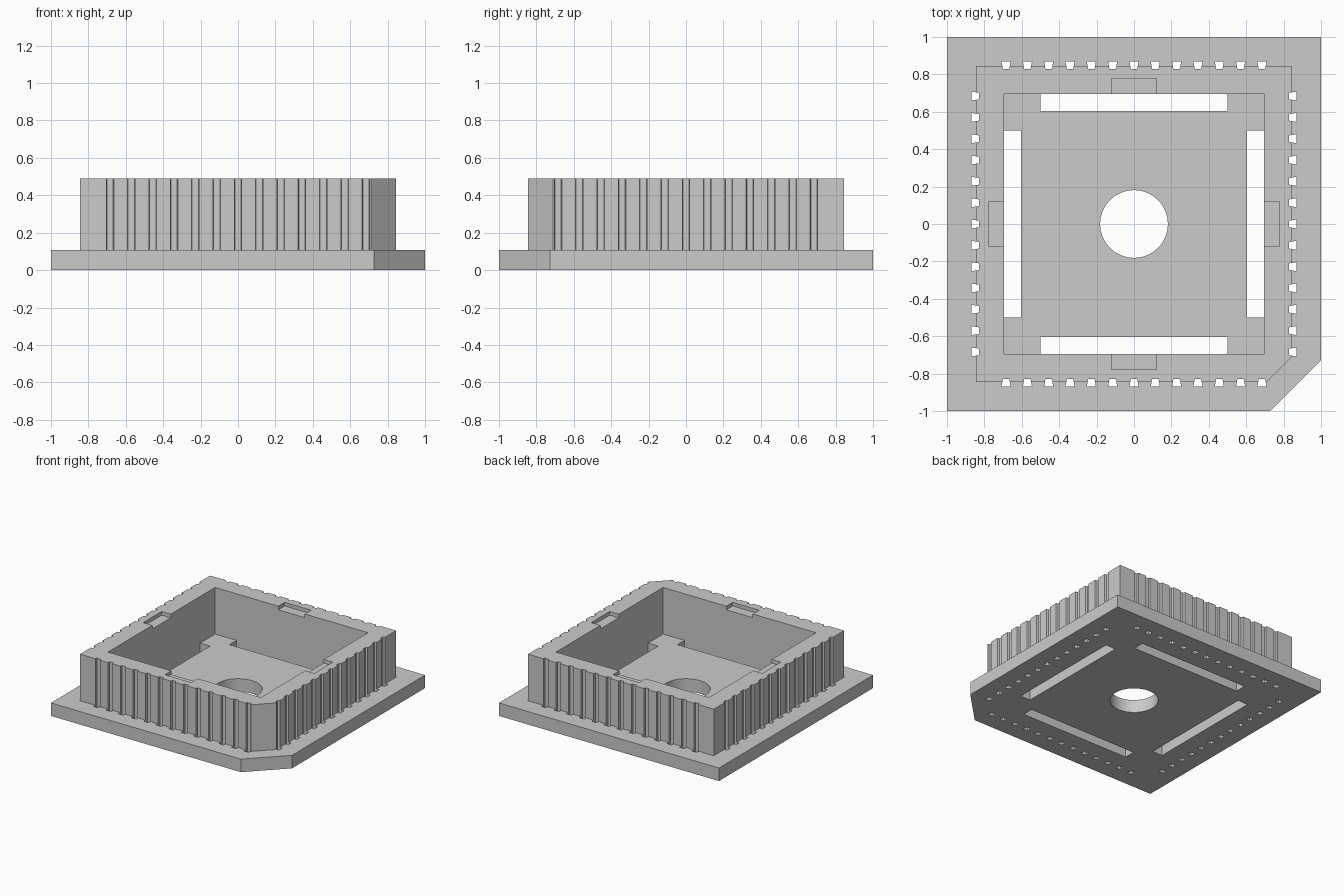
import bpy, bmesh, math
from mathutils import Matrix, Vector

if "Cube" in bpy.data.objects:
    bpy.data.objects.remove(bpy.data.objects["Cube"], do_unlink=True)

BASE_TOP, WALL_TOP = 0.107, 0.49
OUTER, INNER = 0.845, 0.695
PITCH = 0.114

grey = bpy.data.materials.new("plain grey")
grey.use_nodes = True
grey.diffuse_color = (0.6, 0.6, 0.6, 1)
grey.node_tree.nodes["Principled BSDF"].inputs["Base Color"].default_value = (0.6, 0.6, 0.6, 1)


def prism(bm, outline, z0, z1, turn=0):
    """Extrude a flat outline from z0 to z1, turned about the z axis."""
    spin = Matrix.Rotation(turn, 4, 'Z')
    face = bm.faces.new([bm.verts.new(spin @ Vector((x, y, z0))) for x, y in outline])
    face.normal_update()
    top = bmesh.ops.extrude_face_region(bm, geom=[face])["geom"]
    bmesh.ops.translate(bm, vec=(0, 0, z1 - z0),
                        verts=[v for v in top if isinstance(v, bmesh.types.BMVert)])


def finish(bm, name):
    bmesh.ops.recalc_face_normals(bm, faces=bm.faces)
    mesh = bpy.data.meshes.new(name)
    bm.to_mesh(mesh)
    bm.free()
    mesh.materials.append(grey)
    obj = bpy.data.objects.new(name, mesh)
    bpy.context.collection.objects.link(obj)
    return obj


def chamfered_square(half, cut):
    """Square with its front left corner cut off."""
    return [(-half, -half), (cut, -half), (half, -cut), (half, half), (-half, half)]


def rect(x0, x1, y0, y1):
    return [(x0, y0), (x1, y0), (x1, y1), (x0, y1)]


def boolean(target, tool, operation):
    mod = target.modifiers.new(tool.name, 'BOOLEAN')
    mod.operation, mod.solver, mod.object = operation, 'EXACT', tool
    bpy.context.view_layer.objects.active = target
    bpy.ops.object.modifier_apply(modifier=mod.name)
    bpy.data.objects.remove(tool, do_unlink=True)


# Base plate
bm = bmesh.new()
prism(bm, chamfered_square(1, 0.727), 0, BASE_TOP)
housing = finish(bm, "socket_housing")

# Upright wall block, joined to the plate
bm = bmesh.new()
prism(bm, chamfered_square(OUTER, 0.71), BASE_TOP / 2, WALL_TOP)
boolean(housing, finish(bm, "wall_block"), 'UNION')

# Square well inside the wall
bm = bmesh.new()
prism(bm, rect(-INNER, INNER, -INNER, INNER), BASE_TOP, 1)
boolean(housing, finish(bm, "well_cutter"), 'DIFFERENCE')

# Centre hole and tapered contact grooves, all running right through
bm = bmesh.new()
bmesh.ops.create_cone(bm, cap_ends=True, segments=64, radius1=0.181,
                      radius2=0.181, depth=2)
for side in range(4):
    for i in range(-6, 7):
        x = i * PITCH
        groove = [(x - 0.017, 0.828), (x + 0.017, 0.828),
                  (x + 0.024, 0.868), (x - 0.024, 0.868)]
        prism(bm, groove, -1, 1, side * math.pi / 2)
boolean(housing, finish(bm, "hole_cutter"), 'DIFFERENCE')

# Long slots through the floor along each wall
bm = bmesh.new()
for side in range(4):
    prism(bm, rect(-0.5, 0.5, 0.604, INNER), -1, 0.3, side * math.pi / 2)
boolean(housing, finish(bm, "slot_cutter"), 'DIFFERENCE')

# Shallow notches in the rim
bm = bmesh.new()
for side in range(4):
    prism(bm, rect(-0.12, 0.12, 0.65, 0.778), WALL_TOP - 0.03, 1, side * math.pi / 2)
boolean(housing, finish(bm, "notch_cutter"), 'DIFFERENCE')

# Smooth the round hole only
bpy.ops.object.select_all(action='DESELECT')
housing.select_set(True)
bpy.context.view_layer.objects.active = housing
bpy.ops.object.shade_smooth_by_angle(angle=math.radians(20))
